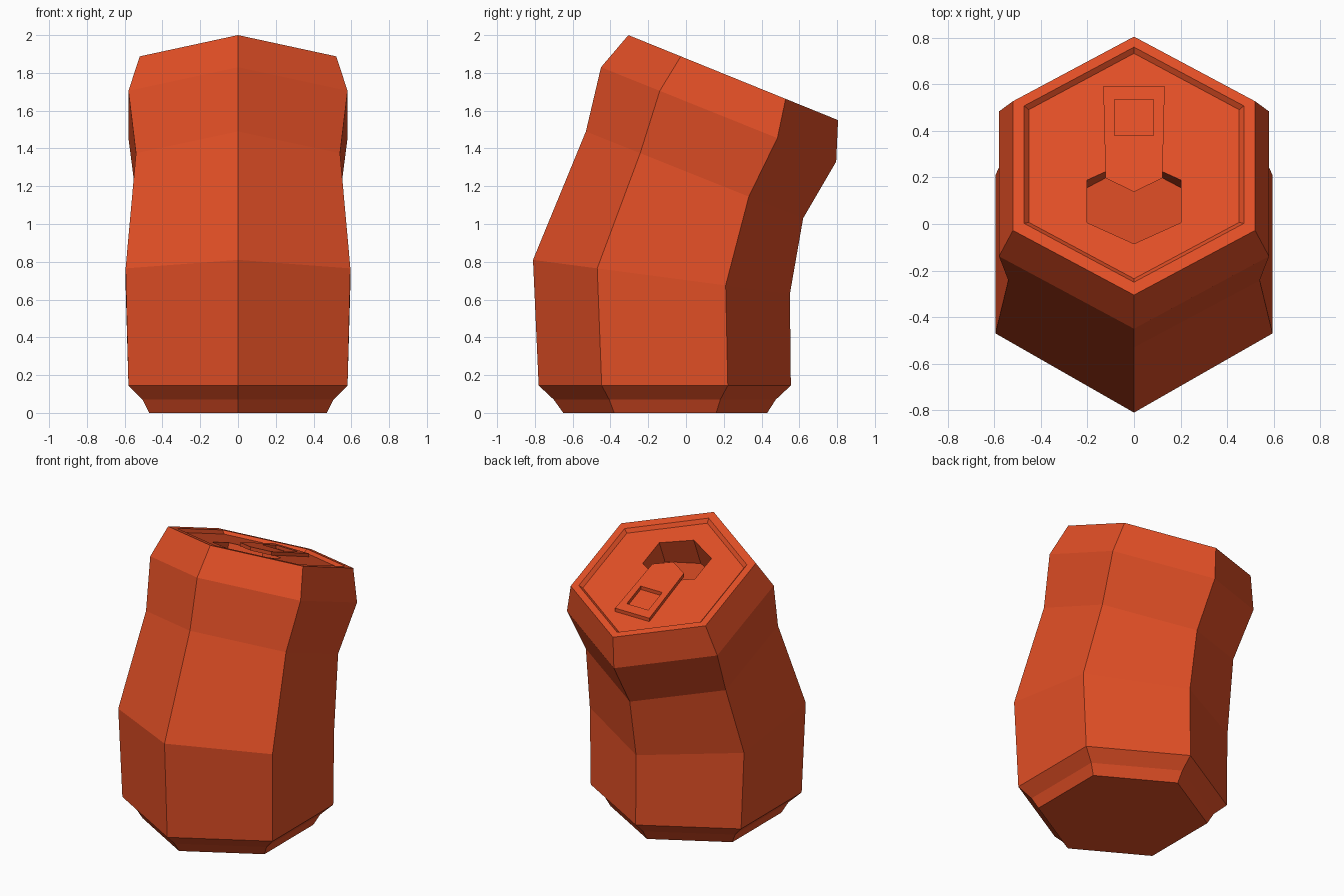
import bpy
import bmesh
from mathutils import Vector

if "Cube" in bpy.data.objects:
    bpy.data.objects.remove(bpy.data.objects["Cube"], do_unlink=True)

# Material
red = bpy.data.materials.new("orange_red")
red.use_nodes = True
COLOUR = (0.76, 0.078, 0.019, 1)
red.diffuse_color = COLOUR
red.node_tree.nodes["Principled BSDF"].inputs["Base Color"].default_value = COLOUR


def finish(bm, name):
    bmesh.ops.recalc_face_normals(bm, faces=bm.faces)
    mesh = bpy.data.meshes.new(name)
    bm.to_mesh(mesh)
    bm.free()
    mesh.materials.append(red)
    obj = bpy.data.objects.new(name, mesh)
    bpy.context.collection.objects.link(obj)
    return obj


def hexagon(half_width, front, back):
    """Six points with corners at the front and back (y, z)."""
    f, b = Vector((0, *front)), Vector((0, *back))
    side = Vector((half_width, 0, 0))
    q1, q3 = f.lerp(b, 0.25), f.lerp(b, 0.75)
    return [f, q1 + side, q3 + side, b, q3 - side, q1 - side]


def loft(bm, rings):
    """Skin consecutive rings and return the rings of vertices."""
    loops = [[bm.verts.new(p) for p in ring] for ring in rings]
    for a, b in zip(loops, loops[1:]):
        n = len(a)
        for i in range(n):
            j = (i + 1) % n
            bm.faces.new((a[i], a[j], b[j], b[i]))
    return loops


# Tilted lid plane, addressed by plan position and height along its normal
TOP_FRONT, TOP_BACK = Vector((0, -0.305, 2.0)), Vector((0, 0.805, 1.55))
SLOPE = (TOP_BACK.z - TOP_FRONT.z) / (TOP_BACK.y - TOP_FRONT.y)
NORMAL = Vector((0, -SLOPE, 1)).normalized()
RECESS = 0.022


def on_lid(x, y, height=0.0):
    base_y = y - NORMAL.y * height
    z = TOP_FRONT.z + (base_y - TOP_FRONT.y) * SLOPE
    return Vector((x, base_y, z)) + NORMAL * height


def lid_hexagon(half_width, front, back, height):
    f, b = on_lid(0, front, height), on_lid(0, back, height)
    return hexagon(half_width, f.yz, b.yz)


# Bent body, recessed lid and mouth opening as one skin
sections = [
    (0.47, (-0.65, 0), (0.43, 0)),
    (0.505, (-0.70, 0.07), (0.475, 0.07)),
    (0.58, (-0.78, 0.145), (0.555, 0.145)),
    (0.595, (-0.81, 0.81), (0.55, 0.63)),
    (0.54, (-0.53, 1.49), (0.62, 1.03)),
    (0.58, (-0.45, 1.83), (0.795, 1.33)),
    (0.52, TOP_FRONT.yz, TOP_BACK.yz),
]
rings = [hexagon(*s) for s in sections]
rings.append(lid_hexagon(0.472, -0.25, 0.76, 0))
rings.append(lid_hexagon(0.452, -0.235, 0.733, -RECESS))
mouth = lid_hexagon(0.202, -0.085, 0.28, -RECESS)
rings.append(mouth)
# Level mouth floor, reached along the lid normal
floor_z = mouth[3].z - 0.045
rings.append([p - NORMAL * ((p.z - floor_z) / NORMAL.z) for p in mouth])

bm = bmesh.new()
loops = loft(bm, rings)
bm.faces.new(loops[0])
bm.faces.new(loops[-1])
finish(bm, "can_body")

# Pull tab with a square finger hole
outer = [(0, 0.138), (0.122, 0.197), (0.132, 0.592), (-0.132, 0.592), (-0.122, 0.197)]
hole = [(0.083, 0.38), (0.083, 0.535), (-0.083, 0.535), (-0.083, 0.38)]
LOW, HIGH = -RECESS - 0.002, 0.0
bm = bmesh.new()
caps = []
for height in (LOW, HIGH):
    o = [bm.verts.new(on_lid(x, y, height)) for x, y in outer]
    h = [bm.verts.new(on_lid(x, y, height)) for x, y in hole]
    bm.faces.new((o[0], o[1], h[0], h[3], o[4]))
    bm.faces.new((o[1], o[2], h[1], h[0]))
    bm.faces.new((o[2], o[3], h[2], h[1]))
    bm.faces.new((o[3], o[4], h[3], h[2]))
    caps.append((o, h))
for low, high in zip(*caps):
    n = len(low)
    for i in range(n):
        j = (i + 1) % n
        bm.faces.new((low[i], low[j], high[j], high[i]))
finish(bm, "pull_tab")
